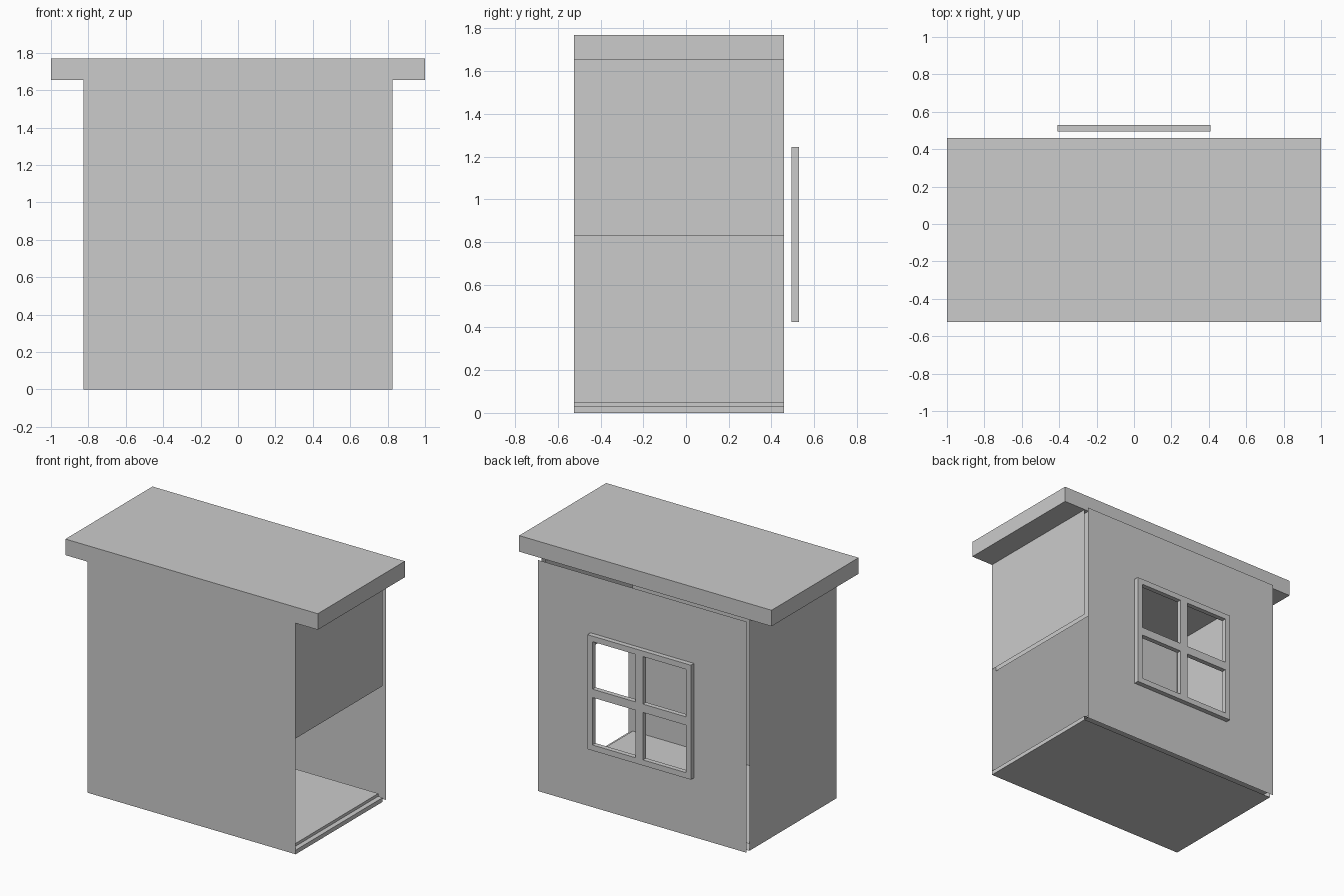
import bpy, bmesh

if "Cube" in bpy.data.objects:
    bpy.data.objects.remove(bpy.data.objects["Cube"])

W, F, B = 0.825, -0.525, 0.46      # half width, front and back of the shell
BACK, EAVE, TOP = 0.495, 1.655, 1.77


def finish(name, bm):
    bmesh.ops.remove_doubles(bm, verts=bm.verts, dist=1e-5)
    me = bpy.data.meshes.new(name)
    bm.to_mesh(me)
    bm.free()
    ob = bpy.data.objects.new(name, me)
    bpy.context.collection.objects.link(ob)
    return ob


def quad(bm, *pts):
    bm.faces.new([bm.verts.new(p) for p in pts])


def box(name, lo, hi):
    bm = bmesh.new()
    bmesh.ops.create_cube(bm, size=1)
    for v in bm.verts:
        v.co = [l + (c + 0.5) * (h - l) for c, l, h in zip(v.co, lo, hi)]
    return finish(name, bm)


def strip(name, profile):
    """Thin sheet: an x,z profile run from the front to the back."""
    bm = bmesh.new()
    for (xa, za), (xb, zb) in zip(profile, profile[1:]):
        quad(bm, (xa, F, za), (xa, B, za), (xb, B, zb), (xb, F, zb))
    return finish(name, bm)


def grid_sheet(bm, xs, zs, y, keep):
    """Upright sheet of grid cells facing +y, some left open."""
    for i in range(len(xs) - 1):
        for j in range(len(zs) - 1):
            if keep(i, j):
                a, b, c, d = xs[i], xs[i + 1], zs[j], zs[j + 1]
                quad(bm, (a, y, c), (a, y, d), (b, y, d), (b, y, c))


# roof slab
box("roof", (-1, F, EAVE), (1, B, TOP))

# front and left walls
bm = bmesh.new()
quad(bm, (-W, F, 0), (W, F, 0), (W, F, EAVE), (-W, F, EAVE))
finish("front_wall", bm)
strip("left_wall", [(-W, EAVE), (-W, 0)])

# back wall with window opening
bm = bmesh.new()
grid_sheet(bm, [-W, -0.41, 0.41, W], [0, 0.425, 1.245, EAVE], BACK,
           lambda i, j: (i, j) != (1, 1))
finish("back_wall", bm)

# upper half of the right side, an outer and an inner sheet
strip("right_upper_panel_outer", [(W, 0.83), (W, EAVE)])
strip("right_upper_panel_inner", [(0.79, 0.83), (0.79, EAVE)])

# floor with a step at the open doorway
strip("floor", [(-W, 0), (W, 0), (W, 0.03), (0.79, 0.03), (0.79, 0.05), (-W, 0.05)][::-1])

# four pane window frame on the outside of the back wall
bm = bmesh.new()
xs = [-0.41, -0.37, -0.03, 0.03, 0.37, 0.41]
zs = [0.835 + x for x in xs]
grid_sheet(bm, xs, zs, BACK, lambda i, j: not (i in (1, 3) and j in (1, 3)))
bmesh.ops.remove_doubles(bm, verts=bm.verts, dist=1e-5)
ret = bmesh.ops.extrude_face_region(bm, geom=bm.faces[:], use_keep_orig=True)
new = [g for g in ret["geom"] if isinstance(g, bmesh.types.BMVert)]
bmesh.ops.translate(bm, verts=new, vec=(0, 0.035, 0))
bmesh.ops.recalc_face_normals(bm, faces=bm.faces)
finish("window_frame", bm)
